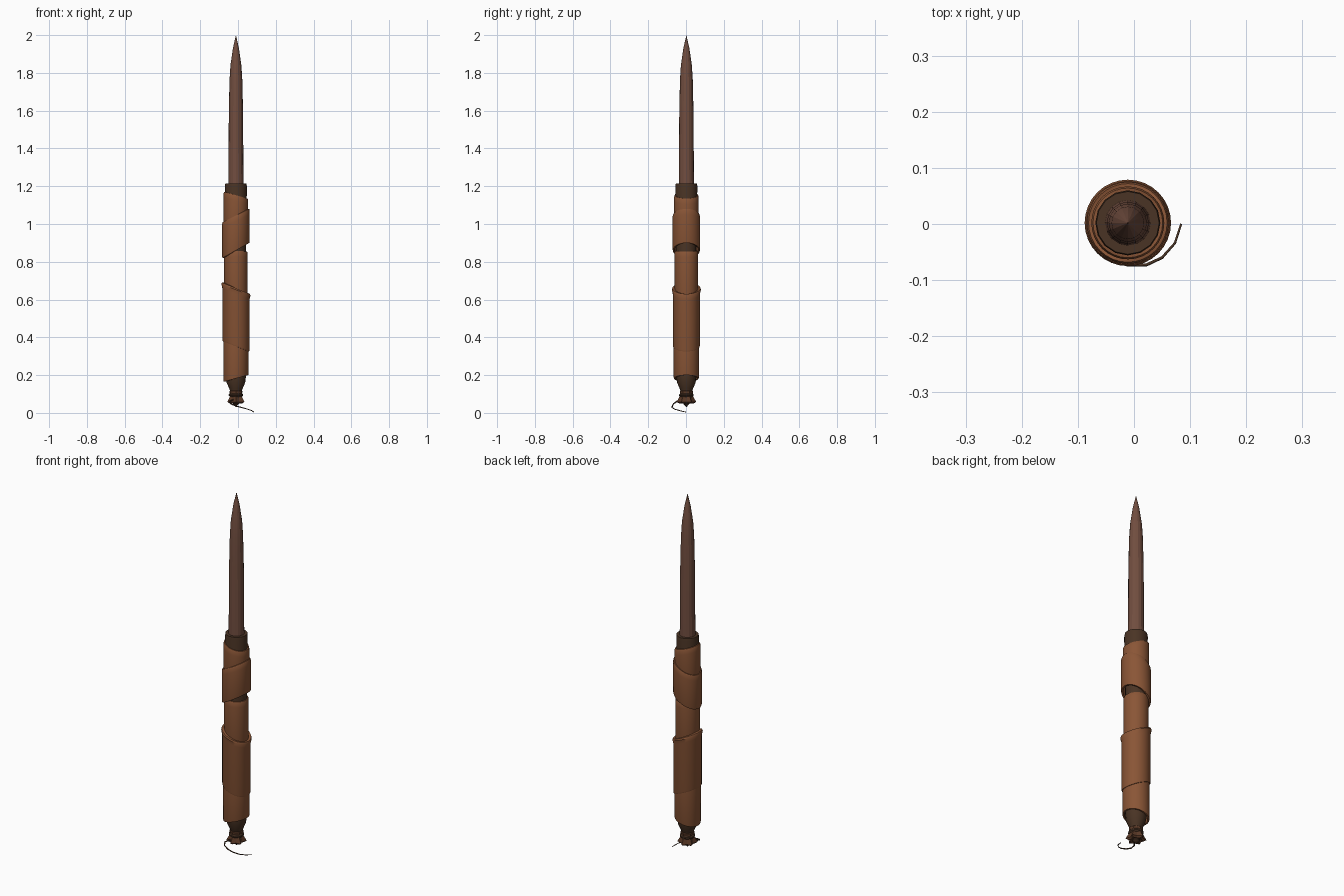
import bpy, bmesh, math

AXIS = (-0.011, 0.002)

cube = bpy.data.objects.get("Cube")
if cube:
    bpy.data.objects.remove(cube, do_unlink=True)


def material(name, rgb):
    m = bpy.data.materials.new(name)
    m.use_nodes = True
    col = (*rgb, 1)
    m.diffuse_color = col
    bsdf = m.node_tree.nodes["Principled BSDF"]
    bsdf.inputs["Base Color"].default_value = col
    bsdf.inputs["Roughness"].default_value = 0.8
    return m


blade_mat = material("dull brown blade", (0.165, 0.075, 0.050))
wrap_mat = material("tan leather", (0.255, 0.092, 0.037))
core_mat = material("dark wood", (0.068, 0.034, 0.018))
tie_mat = material("dark leather", (0.105, 0.042, 0.020))


def lathe(name, rings, sides, mat, closed=False, smooth=None):
    """Rings are (radius, height, tilt along x, flare of alternate points)."""
    bm = bmesh.new()
    loops = []
    for ring in rings:
        r, z, tilt, flare = (*ring, 0, 0)[:4]
        if r == 0:
            loops.append([bm.verts.new((*AXIS, z))] * sides)
            continue
        loop = []
        for i in range(sides):
            a = math.tau * i / sides
            rr = r + flare * (i % 2)
            loop.append(bm.verts.new((AXIS[0] + rr * math.cos(a),
                                      AXIS[1] + rr * math.sin(a),
                                      z + tilt * math.cos(a))))
        loops.append(loop)
    pairs = list(zip(loops, loops[1:]))
    if closed:
        pairs.append((loops[-1], loops[0]))
    for lo, hi in pairs:
        for i in range(sides):
            j = (i + 1) % sides
            corners = list(dict.fromkeys((lo[i], lo[j], hi[j], hi[i])))
            bm.faces.new(corners)
    bmesh.ops.recalc_face_normals(bm, faces=bm.faces)
    mesh = bpy.data.meshes.new(name)
    bm.to_mesh(mesh)
    bm.free()
    ob = bpy.data.objects.new(name, mesh)
    bpy.context.collection.objects.link(ob)
    mesh.materials.append(mat)
    if smooth:
        bpy.ops.object.select_all(action="DESELECT")
        ob.select_set(True)
        bpy.context.view_layer.objects.active = ob
        bpy.ops.object.shade_smooth_by_angle(angle=math.radians(smooth))
    return ob


def wrap(name, radius, bottom, top, lip=0.0):
    """Leather sleeve; bottom and top are heights on the right and left side."""
    zb, tb = sum(bottom) / 2, (bottom[1] - bottom[0]) / 2
    zt, tt = sum(top) / 2, (top[1] - top[0]) / 2
    inner = radius - 0.01
    rings = [(inner, zb, tb), (radius - 0.002, zb, tb), (radius, zb + 0.006, tb),
             (radius, zt - 0.03, tt), (radius + lip, zt - 0.008, tt),
             (radius + lip - 0.003, zt, tt), (inner, zt, tt)]
    return lathe(name, rings, 32, wrap_mat, closed=True, smooth=35)


# Spike blade
lathe("blade", [(0.041, 1.15), (0.040, 1.25), (0.0375, 1.6), (0.034, 1.76),
                (0.029, 1.84), (0.016, 1.93), (0, 2.0)], 16, blade_mat, smooth=20)

# Wooden grip, tapering to the pommel
lathe("grip_core", [(0, 0.03), (0.018, 0.05), (0.025, 0.10), (0.036, 0.13),
                    (0.049, 0.16), (0.054, 0.20), (0.054, 0.9), (0.058, 1.2),
                    (0.056, 1.215), (0.038, 1.215)], 16, core_mat, smooth=25)

# Overlapping leather wraps with slanted ends
wrap("wrap_top", 0.065, (0.95, 0.99), (1.17, 1.135))
wrap("wrap_upper", 0.073, (0.82, 0.90), (1.01, 1.08))
wrap("wrap_middle", 0.062, (0.60, 0.58), (0.86, 0.855))
wrap("wrap_lower", 0.072, (0.38, 0.325), (0.69, 0.63), lip=0.005)
wrap("wrap_bottom", 0.067, (0.165, 0.20), (0.46, 0.42))

# Gathered leather skirt and binding at the pommel
lathe("pommel_skirt", [(0.024, 0.125), (0.035, 0.115), (0.030, 0.09, 0, 0.004),
                       (0.035, 0.058, 0, 0.017), (0.028, 0.05, 0, 0.010),
                       (0, 0.06)], 12, tie_mat)
lathe("pommel_binding", [(0.032, 0.085), (0.038, 0.091), (0.038, 0.098),
                         (0.032, 0.104)], 16, core_mat, closed=True)

# Loose cord trailing from the pommel
path = [(-0.025, -0.030, 0.070), (-0.045, -0.050, 0.060), (-0.038, -0.066, 0.048),
        (-0.010, -0.073, 0.036), (0.022, -0.073, 0.028), (0.050, -0.060, 0.020),
        (0.073, -0.034, 0.012), (0.084, 0.0, 0.004)]
curve = bpy.data.curves.new("loose_cord", "CURVE")
curve.dimensions = "3D"
curve.bevel_depth = 0.004
curve.bevel_resolution = 1
curve.use_fill_caps = True
spline = curve.splines.new("POLY")
spline.points.add(len(path) - 1)
for i, (point, co) in enumerate(zip(spline.points, path)):
    point.co = (*co, 1)
    point.radius = 1 - 0.5 * i / (len(path) - 1)
curve.materials.append(core_mat)
cord = bpy.data.objects.new("loose_cord", curve)
bpy.context.collection.objects.link(cord)
